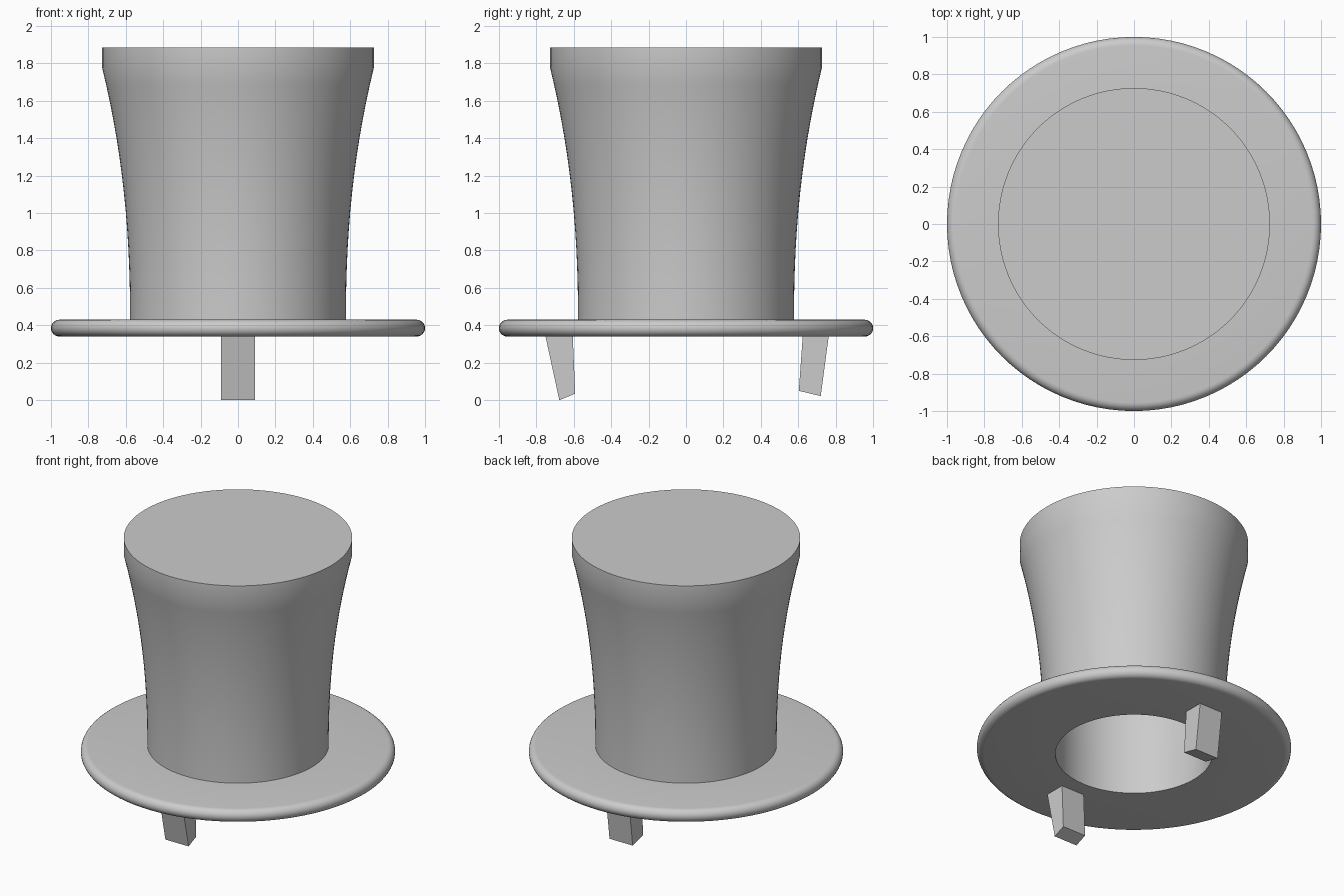
import bpy, bmesh, math
from mathutils import Vector

cube = bpy.data.objects.get("Cube")
if cube:
    bpy.data.objects.remove(cube, do_unlink=True)

grey = bpy.data.materials.new("light_grey")
grey.use_nodes = True
colour = (0.6, 0.6, 0.6, 1)
grey.diffuse_color = colour
grey.node_tree.nodes["Principled BSDF"].inputs["Base Color"].default_value = colour


def finish(name, bm, smooth):
    bmesh.ops.recalc_face_normals(bm, faces=bm.faces[:])
    mesh = bpy.data.meshes.new(name)
    bm.to_mesh(mesh)
    bm.free()
    mesh.materials.append(grey)
    ob = bpy.data.objects.new(name, mesh)
    bpy.context.collection.objects.link(ob)
    if smooth:
        bpy.ops.object.select_all(action='DESELECT')
        bpy.context.view_layer.objects.active = ob
        ob.select_set(True)
        bpy.ops.object.shade_smooth_by_angle(angle=math.radians(30))
    return ob


def lathe(name, profile, closed=False, steps=96):
    """Spin an (r, z) profile around the z axis."""
    bm = bmesh.new()
    verts = [bm.verts.new((r, 0, z)) for r, z in profile]
    edges = [bm.edges.new(pair) for pair in zip(verts, verts[1:])]
    if closed:
        edges.append(bm.edges.new((verts[-1], verts[0])))
    bmesh.ops.spin(bm, geom=verts + edges, cent=(0, 0, 0), axis=(0, 0, 1),
                   angle=math.tau, steps=steps, use_duplicate=False)
    bmesh.ops.remove_doubles(bm, verts=bm.verts[:], dist=1e-4)
    return finish(name, bm, True)


# Crown: flared outer wall, flat top and hollow inside
bottom, flare, top, wall = 0.43, 1.78, 1.885, 0.077
outer = []
for i in range(15):
    t = i / 14
    outer.append((0.577 + 0.15 * t ** 2.2, bottom + (flare - bottom) * t))
inner = [(r - wall, z) for r, z in outer]
lid = top - wall
crown = ([(0, top), (0.727, top)] + outer[::-1] + inner
         + [(0.727 - wall, lid), (0, lid)])
lathe("crown", crown)

# Brim: flat ring with a rounded rim
half = 0.045
middle = 0.385
rim = [(1 - half + half * math.cos(a), middle + half * math.sin(a))
       for a in (math.pi * (i / 12 - 0.5) for i in range(13))]
lathe("brim", [(0.5, middle - half)] + rim + [(0.5, middle + half)], closed=True)


# Feet: tapered blocks under the brim, defined by their side outline
def foot(name, outline, half_width=0.09):
    bm = bmesh.new()
    face = bm.faces.new([bm.verts.new((-half_width, y, z)) for y, z in outline])
    ext = bmesh.ops.extrude_face_region(bm, geom=[face])
    moved = [v for v in ext["geom"] if isinstance(v, bmesh.types.BMVert)]
    bmesh.ops.translate(bm, verts=moved, vec=Vector((2 * half_width, 0, 0)))
    finish(name, bm, False)


foot("front_foot", [(-0.755, 0.36), (-0.606, 0.36), (-0.592, 0.035), (-0.677, 0)])
foot("back_foot", [(0.625, 0.36), (0.765, 0.36), (0.72, 0.022), (0.603, 0.05)])
